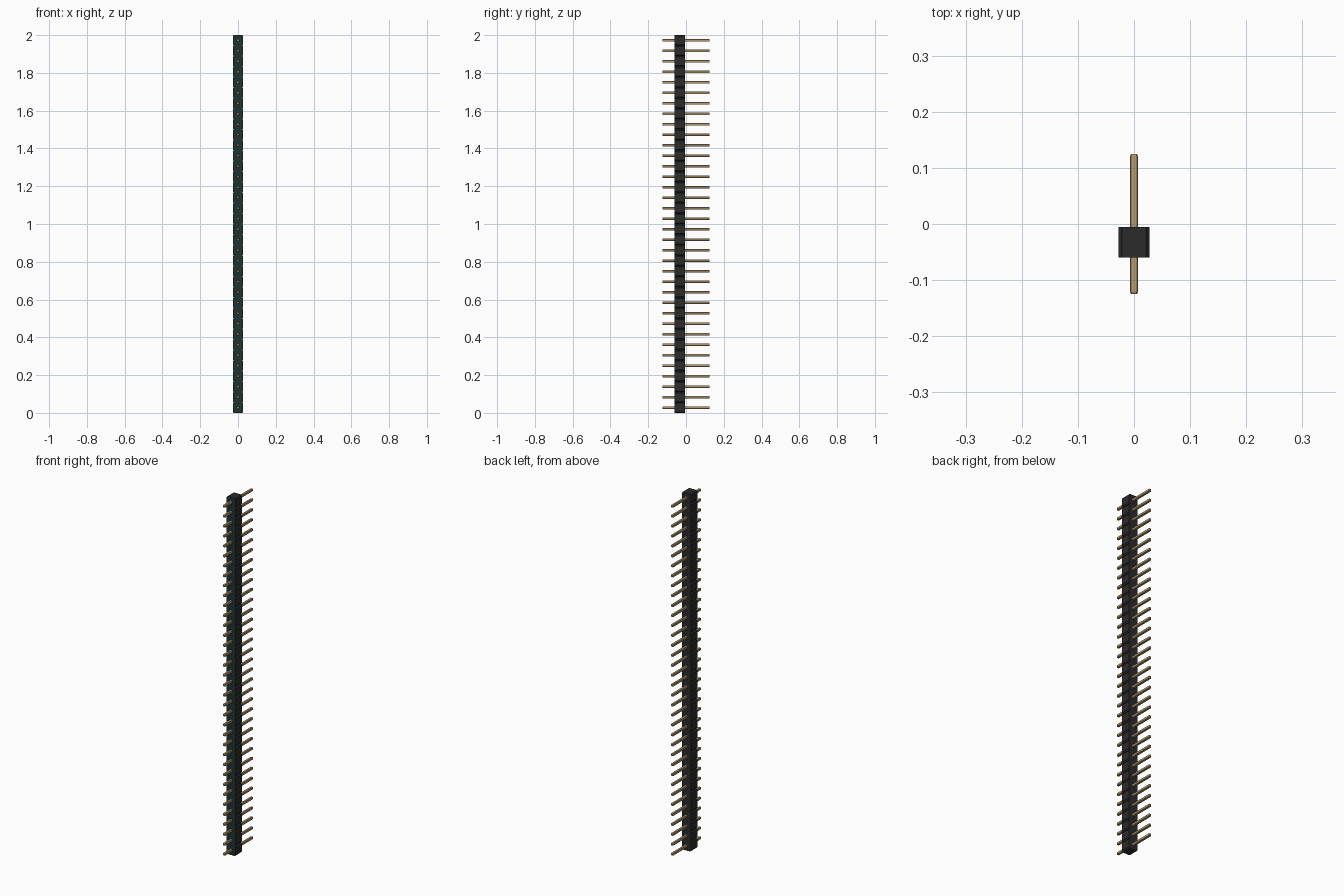
import bpy, bmesh

cube = bpy.data.objects.get("Cube")
if cube:
    bpy.data.objects.remove(cube, do_unlink=True)

COUNT = 36
PITCH = 2.0 / COUNT
HALF = PITCH / 2


def material(name, rgb):
    m = bpy.data.materials.new(name)
    m.diffuse_color = (*rgb, 1)
    m.use_nodes = True
    bsdf = m.node_tree.nodes["Principled BSDF"]
    bsdf.inputs["Base Color"].default_value = (*rgb, 1)
    bsdf.inputs["Roughness"].default_value = 0.6
    return m


black = material("black plastic", (0.024, 0.024, 0.024))
green = material("dark green face", (0.012, 0.034, 0.030))
gold = material("pale gold metal", (0.46, 0.335, 0.165))


def octagon(half, cut):
    """Square outline in x and z with its corners cut off."""
    a, b = half, half - cut
    return [(a, -b), (a, b), (b, a), (-b, a), (-a, b), (-a, -b), (-b, -a), (b, -a)]


def loft(name, sections, mats):
    """Skin a stack of (y, half width, corner cut) octagons."""
    bm = bmesh.new()
    rings = [[bm.verts.new((x, y, z)) for x, z in octagon(h, c)] for y, h, c in sections]
    for r0, r1 in zip(rings, rings[1:]):
        for i in range(8):
            j = (i + 1) % 8
            bm.faces.new((r0[i], r0[j], r1[j], r1[i]))
    bm.faces.new(rings[0])
    bm.faces.new(rings[-1][::-1])
    bmesh.ops.recalc_face_normals(bm, faces=bm.faces)
    # The front end takes the last material
    for f in bm.faces:
        if f.normal.y < -0.9:
            f.material_index = len(mats) - 1
    mesh = bpy.data.meshes.new(name)
    bm.to_mesh(mesh)
    bm.free()
    for m in mats:
        mesh.materials.append(m)
    obj = bpy.data.objects.new(name, mesh)
    bpy.context.collection.objects.link(obj)
    obj.location.z = HALF
    # Repeat up the strip
    arr = obj.modifiers.new("strip", 'ARRAY')
    arr.count = COUNT
    arr.use_relative_offset = False
    arr.use_constant_offset = True
    arr.constant_offset_displace = (0, 0, PITCH)
    return obj


# Chamfered housing blocks, one per pin
loft("housing", [(-0.060, HALF, 0.006), (-0.005, HALF, 0.006)], [black, green])

# Square pins with softened edges and slightly tapered tips
loft("pins", [(-0.125, 0.005, 0.0015), (-0.121, 0.007, 0.002),
              (0.121, 0.007, 0.002), (0.125, 0.005, 0.0015)], [gold])
